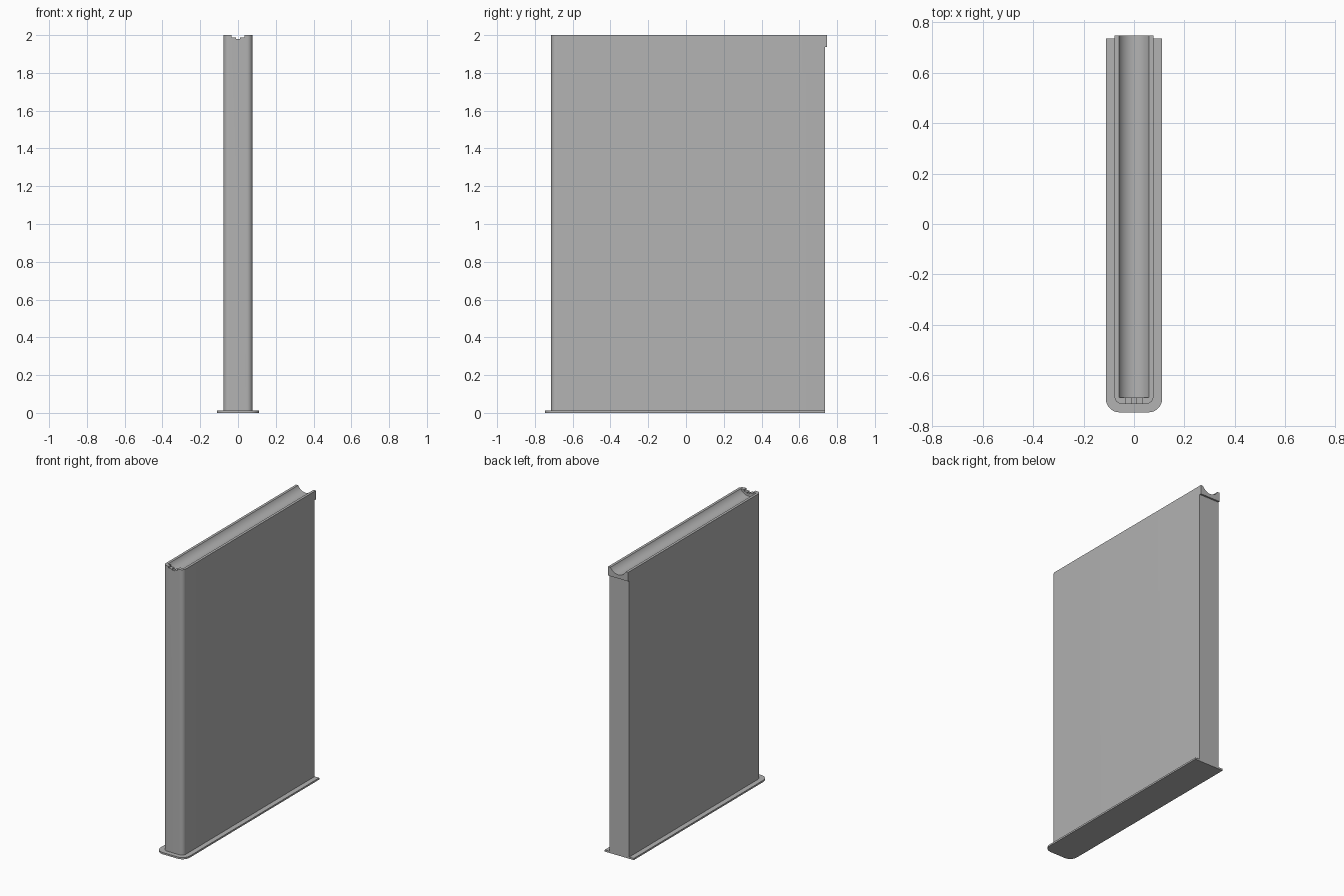
import bpy
import bmesh
import math
from mathutils import Vector

cube = bpy.data.objects.get("Cube")
if cube:
    bpy.data.objects.remove(cube, do_unlink=True)

grey = bpy.data.materials.new("plain grey")
grey.use_nodes = True
grey.diffuse_color = (0.45, 0.45, 0.45, 1)
grey.node_tree.nodes["Principled BSDF"].inputs["Base Color"].default_value = grey.diffuse_color


def prism(name, outline, extrude):
    """Extrude a closed 3D outline along a vector."""
    bm = bmesh.new()
    face = bm.faces.new([bm.verts.new(p) for p in outline])
    moved = bmesh.ops.extrude_face_region(bm, geom=[face])["geom"]
    bmesh.ops.translate(bm, vec=Vector(extrude),
                        verts=[v for v in moved if isinstance(v, bmesh.types.BMVert)])
    bmesh.ops.recalc_face_normals(bm, faces=bm.faces)
    mesh = bpy.data.meshes.new(name)
    bm.to_mesh(mesh)
    bm.free()
    mesh.materials.append(grey)
    obj = bpy.data.objects.new(name, mesh)
    bpy.context.collection.objects.link(obj)
    return obj


def rounded_front(half, front, back, radius, z, steps=8):
    """Plan outline with rounded front corners and a square back."""
    pts = [(half, back, z), (-half, back, z)]
    for side, start in ((-1, math.pi), (1, 1.5 * math.pi)):
        for i in range(steps + 1):
            a = start + i / steps * math.pi / 2
            pts.append((side * (half - radius) + radius * math.cos(a),
                        front + radius + radius * math.sin(a), z))
    return pts


def boolean(target, tool, operation):
    mod = target.modifiers.new(operation.lower(), "BOOLEAN")
    mod.operation = operation
    mod.solver = "EXACT"
    mod.object = tool
    bpy.context.view_layer.objects.active = target
    bpy.ops.object.modifier_apply(modifier=mod.name)
    bpy.data.objects.remove(tool, do_unlink=True)


HALF, FRONT, BACK, LIP = 0.077, -0.714, 0.735, 0.747

# Base plate and tall panel
base = prism("base_plate", rounded_front(0.112, -LIP, BACK, 0.055, 0), (0, 0, 0.012))
panel = prism("panel", rounded_front(HALF, FRONT, BACK, 0.03, 0.012), (0, 0, 1.988))

# Overhanging lip at the top of the back edge
lip = prism("back_lip", [(-HALF, BACK - 0.02, 1.937), (HALF, BACK - 0.02, 1.937),
                         (HALF, LIP, 1.937), (-HALF, LIP, 1.937)], (0, 0, 0.063))
boolean(panel, lip, "UNION")

# Round-bottomed trough along the top, open at the back
chord, depth = 0.059, 0.037
radius = (chord ** 2 + depth ** 2) / (2 * depth)
sweep = math.asin(chord / radius)
arc = []
for i in range(25):
    a = sweep * (i / 12 - 1)
    arc.append((radius * math.sin(a), -0.687, 2 - depth + radius * (1 - math.cos(a))))
trough = prism("trough_cutter", arc + [(chord, -0.687, 2.1), (-chord, -0.687, 2.1)], (0, 1.6, 0))
boolean(panel, trough, "DIFFERENCE")

# Shallow stepped notch in the front rim
for half, low in ((0.034, 1.988), (0.01, 1.98)):
    notch = prism("notch_cutter", [(-half, -0.8, low), (half, -0.8, low),
                                   (half, -0.8, 2.1), (-half, -0.8, 2.1)], (0, 0.13, 0))
    boolean(panel, notch, "DIFFERENCE")

# Smooth the curves, keep the edges sharp
bpy.ops.object.select_all(action="DESELECT")
for obj in (base, panel):
    obj.select_set(True)
bpy.context.view_layer.objects.active = panel
bpy.ops.object.shade_smooth_by_angle(angle=math.radians(30))
